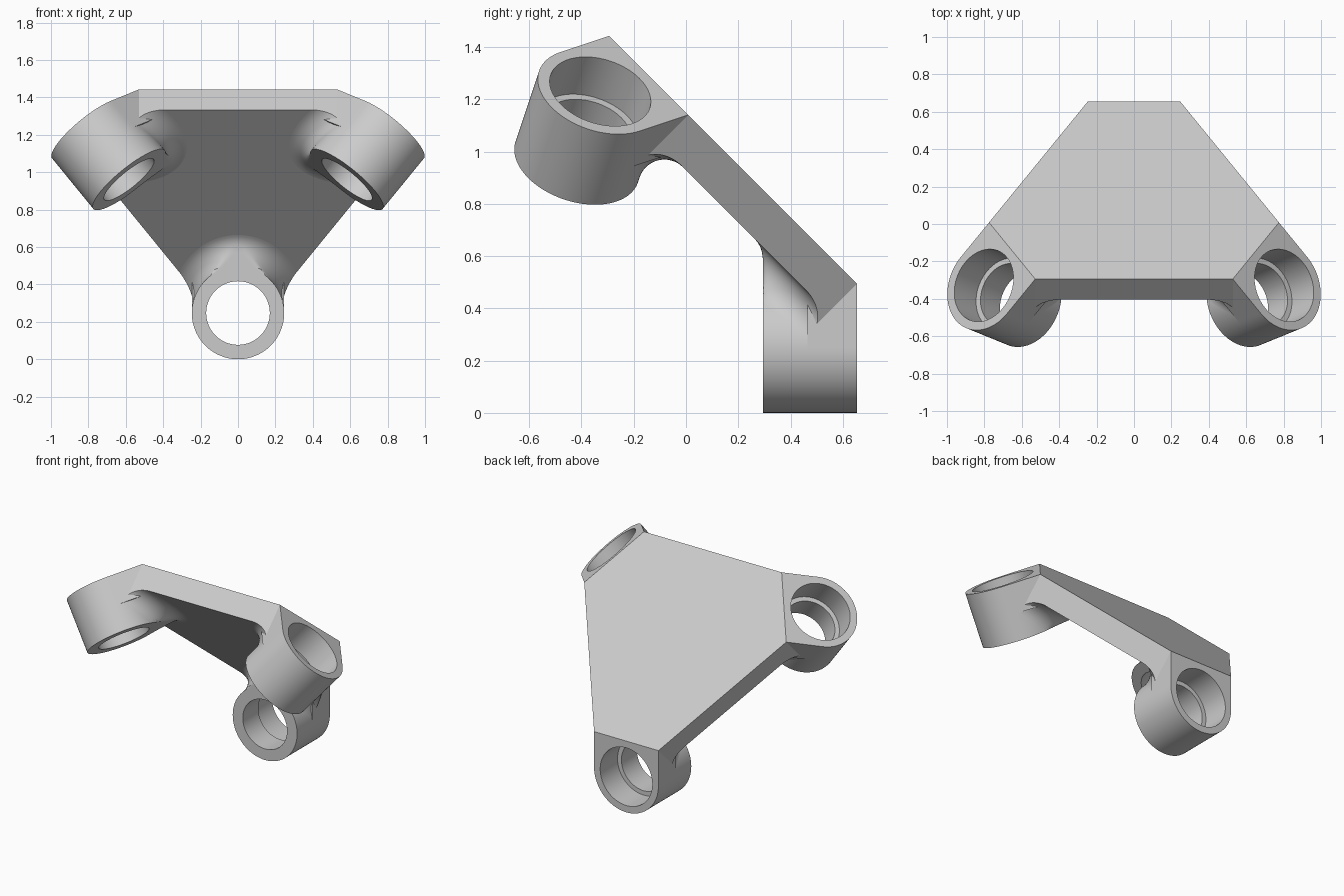
import bpy, bmesh
from math import sin, cos, pi, radians
from mathutils import Vector, Matrix

cube = bpy.data.objects.get("Cube")
if cube:
    bpy.data.objects.remove(cube, do_unlink=True)

# Main dimensions
R = 0.247                       # socket outer radius, also its axis height
BORE, LIP = 0.20, 0.17          # wide and narrow bore radii
FRONT, STEP, BACK = 0.295, 0.465, 0.655
THICK = 0.156                   # plate thickness
FILLET = 0.10
SEG = 96
N = Vector((0, 1, 1)).normalized()          # plate normal
TOP = (BACK + 2 * R) / 2 ** 0.5             # plate top offset along N
UNDER = TOP - THICK
CENTRE = Vector((0, 0.123, BACK + 2 * R - 0.123))

grey = bpy.data.materials.new("light_grey")
grey.use_nodes = True
grey.diffuse_color = (0.6, 0.6, 0.6, 1)
grey.node_tree.nodes["Principled BSDF"].inputs["Base Color"].default_value = grey.diffuse_color


def turn(i):
    """Rotation to the i-th of three sockets about the plate normal."""
    return (Matrix.Translation(CENTRE) @ Matrix.Rotation(i * 2 * pi / 3, 4, N)
            @ Matrix.Translation(-CENTRE))


def finish(name, bm, matrix=Matrix(), angle=30):
    bmesh.ops.transform(bm, matrix=matrix, verts=bm.verts)
    bmesh.ops.recalc_face_normals(bm, faces=bm.faces)
    mesh = bpy.data.meshes.new(name)
    bm.to_mesh(mesh)
    bm.free()
    mesh.materials.append(grey)
    ob = bpy.data.objects.new(name, mesh)
    bpy.context.collection.objects.link(ob)
    smooth(ob, angle)
    return ob


def smooth(ob, angle=30):
    bpy.ops.object.select_all(action='DESELECT')
    ob.select_set(True)
    bpy.context.view_layer.objects.active = ob
    bpy.ops.object.shade_smooth_by_angle(angle=radians(angle))


def sweep(sections, wrap):
    """Join closed cross-sections into a solid."""
    bm = bmesh.new()
    rows = [[bm.verts.new(p) for p in s] for s in sections]
    m = len(rows[0])
    for i in range(len(rows) - (0 if wrap else 1)):
        a, b = rows[i], rows[(i + 1) % len(rows)]
        for j in range(m):
            k = (j + 1) % m
            bm.faces.new((a[j], a[k], b[k], b[j]))
    if not wrap:
        bm.faces.new(rows[0])
        bm.faces.new(rows[-1])
    return bm


def radial(t):
    return Vector((cos(t), 0, sin(t)))


def at(t, r, y):
    return Vector((0, y, R)) + radial(t) * r


def round_edge(t):
    return R


def arch_edge(t):
    """Round below, square shoulders above."""
    return R / max(abs(cos(t)), abs(sin(t))) if sin(t) > 0 else R


def tube(outer, inner, y0, y1):
    angles = [2 * pi * i / SEG for i in range(SEG)]
    return sweep([[at(t, outer(t), y0), at(t, outer(t), y1),
                   at(t, inner, y1), at(t, inner, y0)] for t in angles], True)


def axial(point, offset):
    """Slide a point along the socket axis to a given offset along N."""
    point.y += (offset - point.dot(N)) / N.y
    return point


def fillet():
    """Rolling-ball blend between the socket wall and the plate underside."""
    sections = []
    for i in range(SEG // 2 + 1):
        t = pi * i / (SEG // 2)
        out = radial(t)
        ball = axial(at(t, R + FILLET, 0), UNDER - FILLET)
        sweep_angle = (-out).angle(N)
        side = (N - out * N.dot(out)).normalized()
        section = []
        for j in range(17):
            a = sweep_angle * j / 16
            p = ball + FILLET * (-out * cos(a) + side * sin(a))
            if (p - ball).dot(out) < 0:
                p.y = max(p.y, FRONT)
            section.append(p)
        section.append(axial(at(t, R - 0.03, 0), UNDER + 0.03))
        sections.append(section)
    bm = sweep(sections, False)
    bmesh.ops.remove_doubles(bm, verts=bm.verts, dist=1e-5)
    # Trim flush with the plate's sloping sides
    for s in (1, -1):
        corner = Vector((s * R, BACK, 2 * R))
        far = turn(s) @ Vector((-s * R, BACK, 2 * R))
        if far.x * s < 0:
            far = turn(-s) @ Vector((-s * R, BACK, 2 * R))
        normal = (far - corner).cross(N).normalized()
        if normal.x * s < 0:
            normal = -normal
        bmesh.ops.bisect_plane(bm, geom=bm.verts[:] + bm.edges[:] + bm.faces[:],
                               plane_co=corner, plane_no=normal, clear_outer=True)
        bmesh.ops.holes_fill(bm, edges=[e for e in bm.edges if e.is_boundary])
    return bm


# Six-sided plate
bm = bmesh.new()
corners = [turn(i) @ Vector((s * R, BACK, 2 * R)) for i in range(3) for s in (1, -1)]
ref = Vector((1, 0, 0))
up = N.cross(ref)
from_angle = lambda p: Vector(((p - CENTRE).dot(ref), (p - CENTRE).dot(up))).angle_signed(Vector((1, 0)))
corners.sort(key=from_angle)
base = bm.faces.new([bm.verts.new(p) for p in corners])
new = bmesh.ops.extrude_face_region(bm, geom=[base])["geom"]
bmesh.ops.translate(bm, vec=-N * THICK, verts=[v for v in new if isinstance(v, bmesh.types.BMVert)])
if not base.is_valid or all(len(f.verts) == 4 or f.calc_center_median().dot(N) < TOP - 0.01 for f in bm.faces):
    bm.faces.new([min(bm.verts, key=lambda v: (v.co - p).length) for p in corners])
plate = finish("plate", bm)

# Three sockets with stepped bores and blends
for i, place in enumerate(("lower", "upper_a", "upper_b")):
    m = turn(i)
    finish(place + "_socket_lip", tube(round_edge, LIP, FRONT, STEP), m)
    finish(place + "_socket_collar", tube(arch_edge, BORE, STEP, BACK), m)
    finish(place + "_socket_blend", fillet(), m)

    # Bore through the plate
    cutter = finish("bore_cutter", sweep([[at(2 * pi * k / SEG, BORE, y) for k in range(SEG)]
                                          for y in (STEP, BACK + 0.1)], False), m)
    cutter.hide_render = True
    mod = plate.modifiers.new("bore", 'BOOLEAN')
    mod.operation, mod.solver, mod.object = 'DIFFERENCE', 'EXACT', cutter
    bpy.context.view_layer.objects.active = plate
    bpy.ops.object.modifier_apply(modifier=mod.name)
    bpy.data.objects.remove(cutter, do_unlink=True)
smooth(plate)
